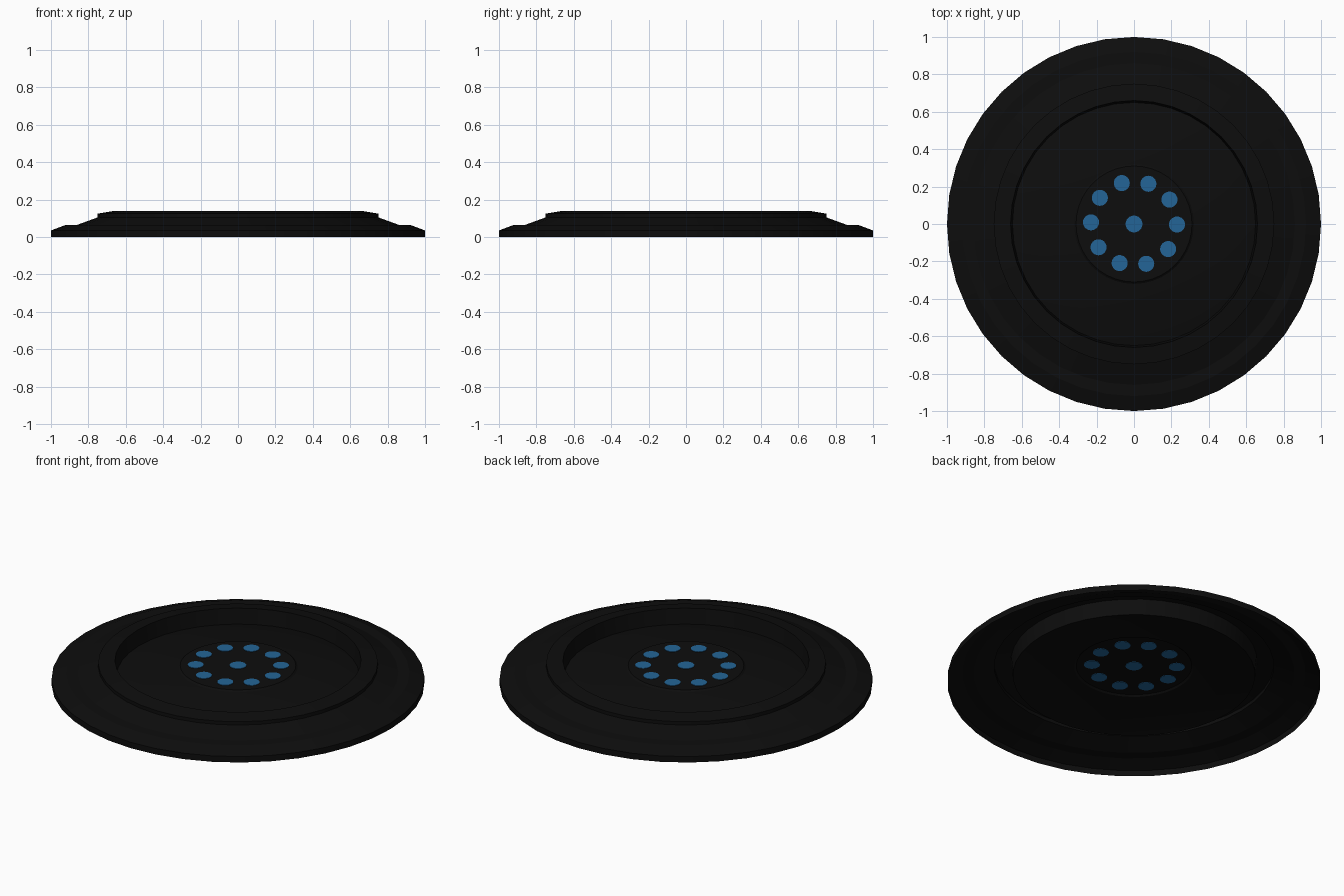
import bpy, bmesh, math

if "Cube" in bpy.data.objects:
    bpy.data.objects.remove(bpy.data.objects["Cube"])

SIDES = 40


def material(name, rgb):
    m = bpy.data.materials.new(name)
    m.diffuse_color = (*rgb, 1)
    m.use_nodes = True
    m.node_tree.nodes["Principled BSDF"].inputs["Base Color"].default_value = m.diffuse_color
    return m


black = material("matte black", (0.004, 0.004, 0.004))
blue = material("blue", (0.017, 0.13, 0.31))


def finish(name, bm, mat):
    me = bpy.data.meshes.new(name)
    bm.to_mesh(me)
    bm.free()
    me.materials.append(mat)
    ob = bpy.data.objects.new(name, me)
    bpy.context.collection.objects.link(ob)
    bpy.ops.object.select_all(action='DESELECT')
    ob.select_set(True)
    bpy.context.view_layer.objects.active = ob
    bpy.ops.object.shade_smooth_by_angle(angle=math.radians(15))
    return ob


def lathe(name, profile, mat):
    """Thin turned sheet; profile runs from the outside inwards as (r, z)."""
    bm = bmesh.new()
    rings = []
    for r, z in profile:
        if r == 0:
            rings.append([bm.verts.new((0, 0, z))] * SIDES)
        else:
            rings.append([bm.verts.new((r * math.cos(a), r * math.sin(a), z))
                          for a in (math.tau * i / SIDES for i in range(SIDES))])
    for lo, hi in zip(rings, rings[1:]):
        for i in range(SIDES):
            j = (i + 1) % SIDES
            corners = [lo[i], lo[j], hi[j], hi[i]]
            bm.faces.new(list(dict.fromkeys(corners)))
    return finish(name, bm, mat)


# Stepped outer flange, open underneath
lathe("outer_flange", [(1, 0), (1, 0.035), (0.92, 0.065), (0.86, 0.065),
                       (0.75, 0.105)], black)
# Raised rim with the wall dropping into the dish
lathe("raised_rim", [(0.75, 0.105), (0.75, 0.125), (0.66, 0.14), (0.65, 0.05)], black)
# Shallow dish rising towards the middle
lathe("dish", [(0.65, 0.05), (0.53, 0.08), (0.32, 0.1)], black)
# Flat centre cap
lathe("centre_cap", [(0.32, 0.1), (0.31, 0.108), (0, 0.108)], black)


# Blue round spots, showing on both sides of the cap
def spot(name, x, y, r):
    bm = bmesh.new()
    bmesh.ops.create_cone(bm, cap_ends=True, segments=24, radius1=r, radius2=r, depth=0.005)
    bmesh.ops.translate(bm, verts=bm.verts, vec=(x, y, 0.108))
    finish(name, bm, blue)


spot("centre_spot", 0, 0, 0.045)
for k in range(10):
    a = math.radians(36 * k - 1.5)
    spot(f"ring_spot_{k + 1}", 0.23 * math.cos(a), 0.003 + 0.225 * math.sin(a), 0.043)
